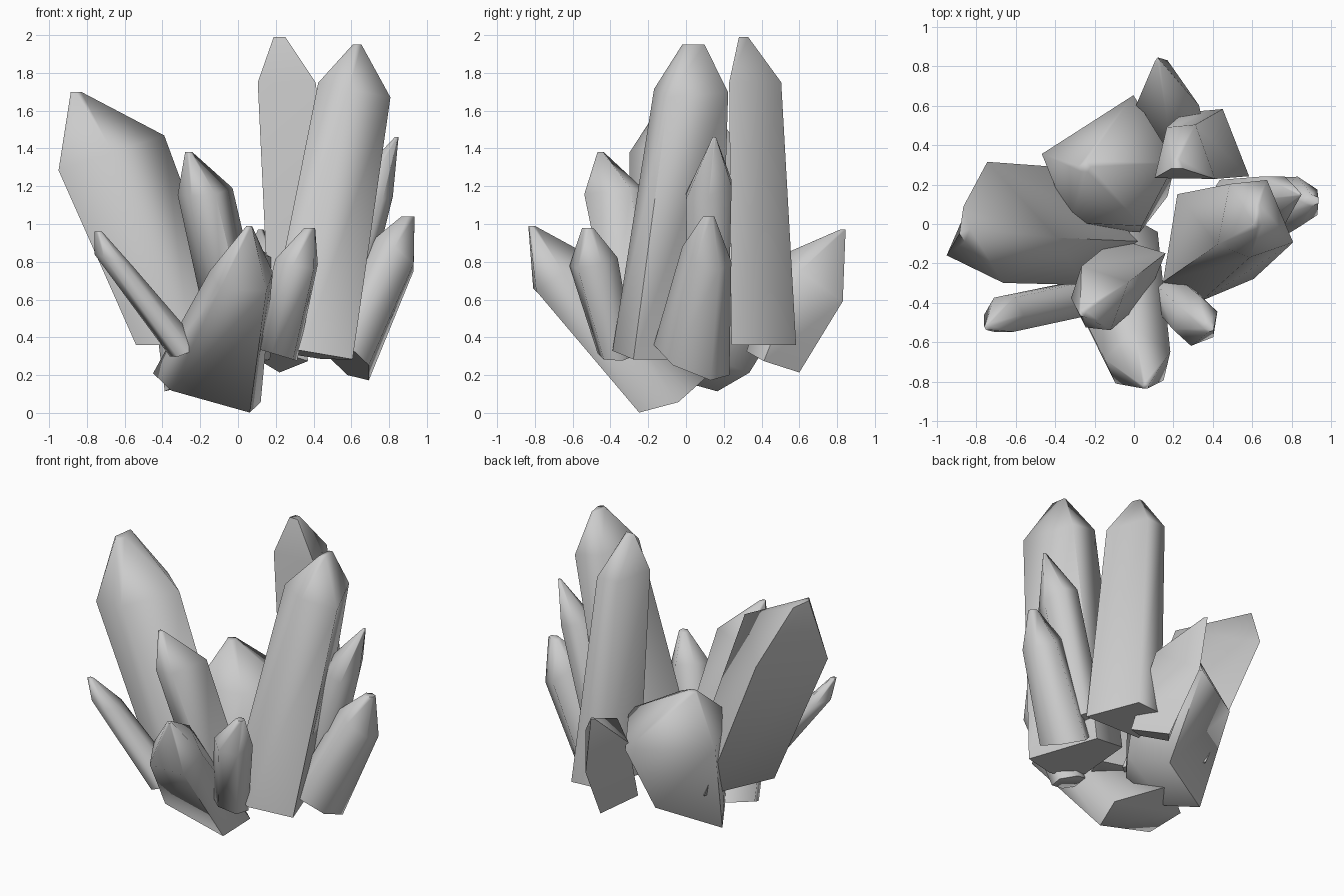
import bpy, bmesh
from math import cos, sin, radians

HEX = (0, 60, 120, 180, 240, 300)


def crystal(name, base, shoulder, tip, corners=HEX, tip_r=(0.03, 0.03)):
    """Faceted crystal. A ring is (x, y, z, radius x, radius y, slope x, slope y),
    corners are the angles of its edges seen from above."""
    bm = bmesh.new()
    n = len(corners)
    rings = []
    for x, y, z, rx, ry, gx, gy in (base, shoulder, (*tip, *tip_r, 0, 0)):
        ring = []
        for angle in corners:
            a = radians(angle)
            dx, dy = rx * cos(a), ry * sin(a)
            ring.append(bm.verts.new((x + dx, y + dy, z + gx * dx + gy * dy)))
        rings.append(ring)
    for low, high in zip(rings, rings[1:]):
        for i in range(n):
            j = (i + 1) % n
            bm.faces.new((low[i], low[j], high[j], high[i]))
    bm.faces.new(rings[0][::-1])
    bm.faces.new(rings[-1])
    bmesh.ops.recalc_face_normals(bm, faces=bm.faces[:])
    mesh = bpy.data.meshes.new(name)
    bm.to_mesh(mesh)
    bm.free()
    ob = bpy.data.objects.new(name, mesh)
    bpy.context.collection.objects.link(ob)
    bpy.ops.object.select_all(action='DESELECT')
    ob.select_set(True)
    bpy.context.view_layer.objects.active = ob
    bpy.ops.object.shade_smooth_by_angle(angle=radians(75))


# Large crystals
crystal("left_large_crystal", (-.28, -.01, .36, .31, .30, 0, 0),
        (-.69, .01, 1.37, .31, .31, .33, 0), (-.86, 0, 1.70),
        (-15, 100, 213, 275), (.03, .09))
crystal("back_tall_crystal", (.38, .38, .36, .27, .21, 0, 0),
        (.26, .34, 1.75, .20, .17, 0, 0), (.22, .30, 1.99),
        (-41, 75, 118, 219), (.04, .03))
crystal("right_tall_crystal", (.37, -.10, .31, .30, .29, -.15, -.05),
        (.61, .03, 1.71, .25, .20, -.2, 0), (.63, .04, 1.95),
        (-38, 75, 120, 222, 265), (.03, .06))
crystal("back_broad_crystal", (-.11, .14, .20, .28, .21, .3, -.1),
        (-.13, .31, .78, .34, .37, .1, -.2), (-.25, .29, 1.05),
        (0, 68, 173, 235, 300))

# Medium crystals
crystal("centre_crystal", (.01, -.21, .38, .16, .18, 0, 0),
        (-.17, -.36, 1.17, .15, .19, .1, .1), (-.26, -.45, 1.38),
        (20, 130, 185, 240, 290), (.02, .02))
crystal("front_crystal", (-.16, -.10, .12, .29, .23, -.3, .35),
        (.02, -.69, .73, .17, .16, -.1, .7), (.06, -.82, .99),
        (-40, 15, 95, 178, 228), (.015, .02))
crystal("right_low_crystal", (.58, .03, .28, .13, .20, -.6, -.4),
        (.83, .11, .84, .115, .13, -.7, -.3), (.90, .12, 1.04),
        (30, 90, 150, 210, 270, 330), (.04, .03))
crystal("right_back_crystal", (.50, .12, .42, .13, .12, -.3, 0),
        (.71, .12, 1.18, .11, .14, -.3, .3), (.84, .15, 1.46), HEX, (.01, .01))

# Small outer crystals
crystal("front_right_small_crystal", (.20, -.37, .31, .12, .10, -.3, 0),
        (.31, -.49, .80, .12, .13, -.2, .2), (.38, -.52, .98),
        (20, 80, 140, 200, 260, 320))
crystal("front_left_small_crystal", (-.28, -.38, .33, .08, .10, .4, .2),
        (-.66, -.46, .81, .10, .10, -.3, 0), (-.74, -.52, .96), HEX, (.02, .02))
crystal("back_small_crystal", (.22, .46, .27, .16, .14, -.1, -.4),
        (.17, .66, .71, .17, .17, 0, -.7), (.12, .83, .97),
        (-90, -20, 90, 200), (.015, .015))
